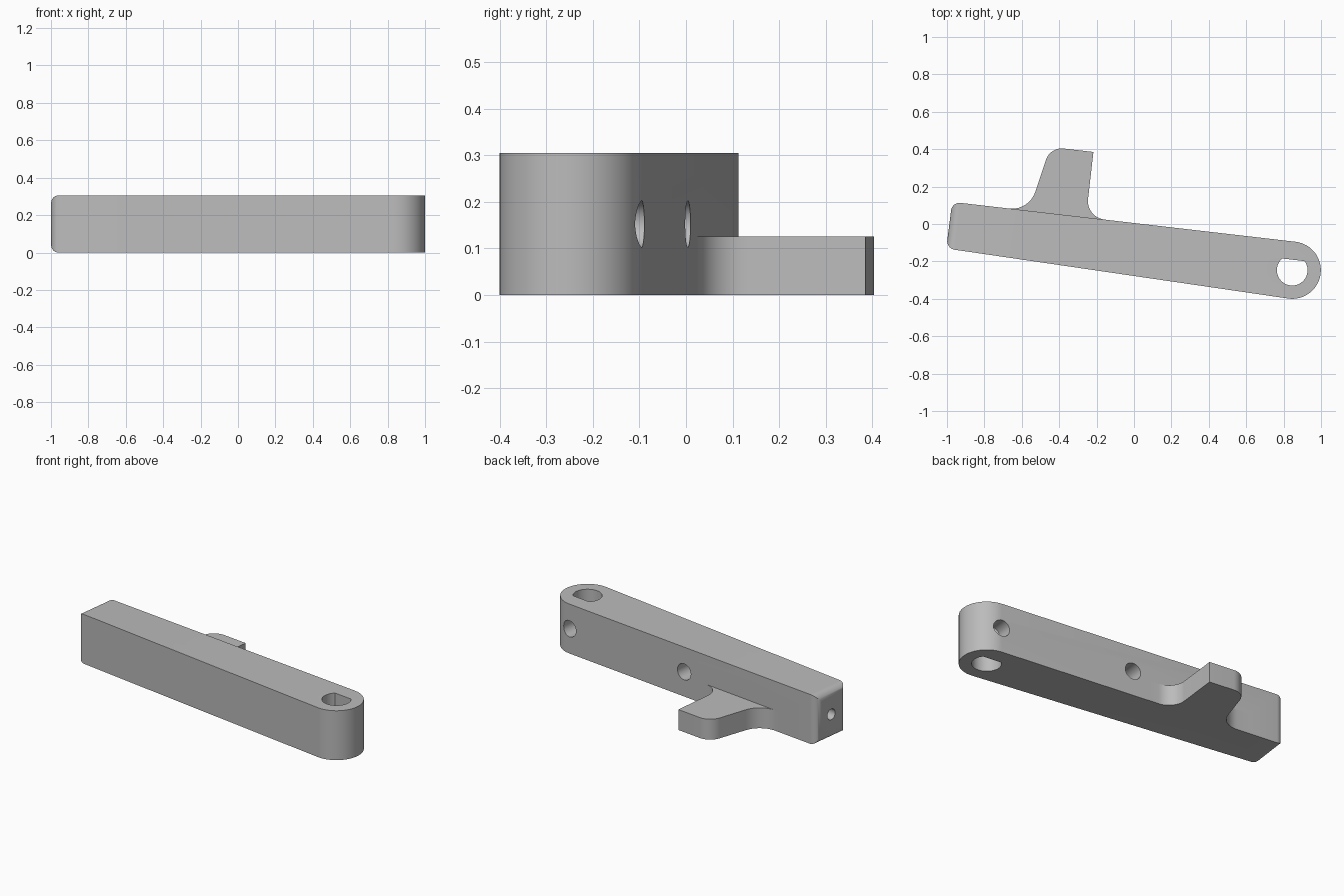
import bpy, bmesh, math
from mathutils import Vector, Matrix

if "Cube" in bpy.data.objects:
    bpy.data.objects.remove(bpy.data.objects["Cube"])

HEIGHT, TAB_HEIGHT = 0.305, 0.126
PIVOT, PIVOT_R = Vector((0.846, -0.247)), 0.153
END_FRONT, END_BACK = Vector((-1.004, -0.131)), Vector((-0.972, 0.118))

grey = bpy.data.materials.new("plain grey")
grey.use_nodes = True
grey.diffuse_color = (0.5, 0.5, 0.5, 1)
grey.node_tree.nodes["Principled BSDF"].inputs["Base Color"].default_value = grey.diffuse_color


def arc(centre, radius, start, stop, steps):
    return [centre + radius * Vector((math.cos(a), math.sin(a)))
            for a in (start + (stop - start) * i / steps for i in range(steps + 1))]


def rounded(corners, steps=10):
    """Outline from (x, y, radius) corners, each replaced by a tangent arc."""
    out = []
    for i, (x, y, r) in enumerate(corners):
        p = Vector((x, y))
        if r == 0:
            out.append(p)
            continue
        u = (Vector(corners[i - 1][:2]) - p).normalized()
        v = (Vector(corners[(i + 1) % len(corners)][:2]) - p).normalized()
        half = u.angle(v) / 2
        centre = p + (u + v).normalized() * r / math.sin(half)
        a = p + u * r / math.tan(half) - centre
        b = p + v * r / math.tan(half) - centre
        start = math.atan2(a.y, a.x)
        sweep = math.atan2(a.x * b.y - a.y * b.x, a.dot(b))
        out += arc(centre, r, start, start + sweep, steps)
    return out


def prism(name, outline, z0, z1, round_end=0):
    bm = bmesh.new()
    base = bm.faces.new([bm.verts.new((p.x, p.y, z0)) for p in outline])
    top = bmesh.ops.extrude_face_region(bm, geom=[base])["geom"]
    bmesh.ops.translate(bm, vec=(0, 0, z1 - z0),
                        verts=[g for g in top if isinstance(g, bmesh.types.BMVert)])
    bmesh.ops.recalc_face_normals(bm, faces=bm.faces)
    if round_end:
        # round the four edges of the square end
        end = min(bm.faces, key=lambda f: f.calc_center_median().x)
        bmesh.ops.bevel(bm, geom=list(end.edges), offset=round_end, segments=8,
                        profile=0.5, affect='EDGES')
    mesh = bpy.data.meshes.new(name)
    bm.to_mesh(mesh)
    bm.free()
    ob = bpy.data.objects.new(name, mesh)
    bpy.context.collection.objects.link(ob)
    mesh.materials.append(grey)
    return ob


def drill(name, mouth, inward, radius, depth):
    """Round cutter that enters at mouth and ends flat at depth."""
    ob = prism(name, arc(Vector((0, 0)), radius, 0, math.tau * 31 / 32, 31), -0.1, depth)
    ob.matrix_world = (Matrix.Translation((mouth.x, mouth.y, HEIGHT / 2))
                       @ inward.to_3d().to_track_quat('Z', 'Y').to_matrix().to_4x4())
    return ob


def combine(target, other, operation):
    mod = target.modifiers.new(other.name, 'BOOLEAN')
    mod.operation, mod.solver, mod.object = operation, 'EXACT', other
    bpy.context.view_layer.update()
    bpy.context.view_layer.objects.active = target
    bpy.ops.object.modifier_apply(modifier=mod.name)
    bpy.data.objects.remove(other)


# tapered bar with a round pivot end
def tangent_angle(corner, side):
    d = corner - PIVOT
    return math.atan2(d.y, d.x) + side * math.acos(PIVOT_R / d.length)


a_front = tangent_angle(END_FRONT, 1)
a_back = tangent_angle(END_BACK, -1)
sweep = (a_back - a_front) % math.tau
bar = prism("lever_arm", [END_BACK, END_FRONT] + arc(PIVOT, PIVOT_R, a_front, a_front + sweep, 32),
            0, HEIGHT, round_end=0.045)

# low side tab, blended into the back of the bar
back_normal = Vector((math.cos(a_back), math.sin(a_back)))
back_dir = Vector((back_normal.y, -back_normal.x))


def on_back(x):
    return END_BACK + back_dir * ((x - END_BACK.x) / back_dir.x)


def corner(p, r):
    return (p.x, p.y, r)


sink = on_back(-0.1) - back_normal * 0.05, on_back(-0.75) - back_normal * 0.05
tab = prism("side_tab", rounded([
    corner(sink[0], 0), corner(on_back(-0.1), 0), corner(on_back(-0.257), 0.1),
    (-0.217, 0.385, 0), (-0.448, 0.412, 0.09), corner(on_back(-0.562), 0.13),
    corner(on_back(-0.75), 0), corner(sink[1], 0)]), 0, TAB_HEIGHT)
combine(bar, tab, 'UNION')

# D-shaped pivot bore, flat towards the back
half = math.acos(0.056 / 0.082)
bore = prism("pivot_bore", arc(PIVOT, 0.082, a_back + half, a_back + math.tau - half, 40),
             -0.1, HEIGHT + 0.1)
combine(bar, bore, 'DIFFERENCE')

# set-screw hole, back hole and small end hole
combine(bar, drill("screw_hole", PIVOT + back_normal * PIVOT_R, -back_normal, 0.05, 0.12), 'DIFFERENCE')
combine(bar, drill("back_hole", on_back(0.01), -back_normal, 0.05, 0.15), 'DIFFERENCE')
end_dir = (END_BACK - END_FRONT).normalized()
combine(bar, drill("end_hole", (END_BACK + END_FRONT) / 2, Vector((end_dir.y, -end_dir.x)), 0.033, 0.2),
        'DIFFERENCE')

bpy.ops.object.select_all(action='DESELECT')
bar.select_set(True)
bpy.context.view_layer.objects.active = bar
bpy.ops.object.shade_smooth_by_angle(angle=math.radians(30))
